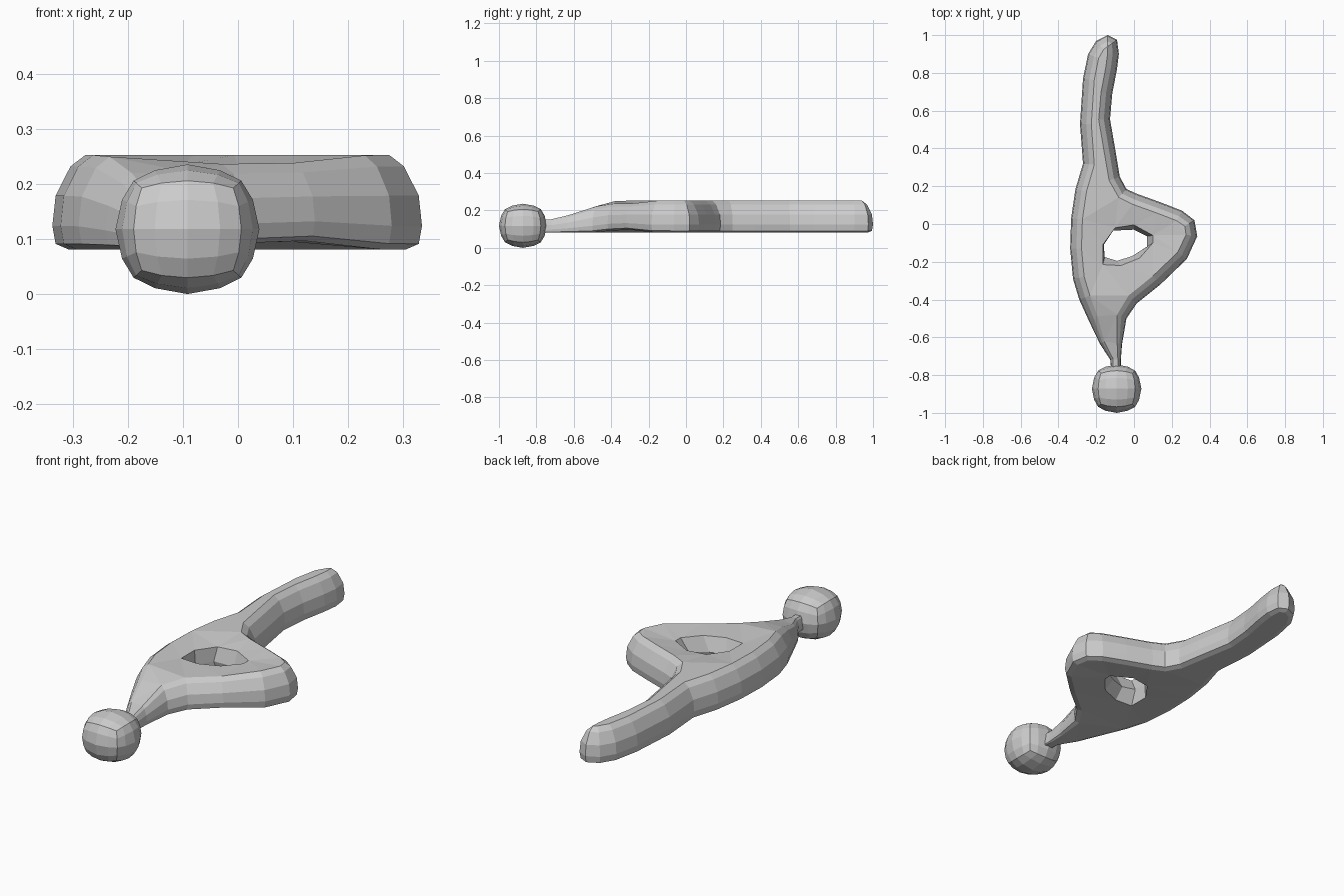
import bpy, bmesh, math
from mathutils import Vector

if "Cube" in bpy.data.objects:
    bpy.data.objects.remove(bpy.data.objects["Cube"])

def finish(bm, name):
    bmesh.ops.recalc_face_normals(bm, faces=bm.faces)
    me = bpy.data.meshes.new(name)
    bm.to_mesh(me)
    bm.free()
    ob = bpy.data.objects.new(name, me)
    bpy.context.collection.objects.link(ob)
    return ob

def smooth(a, b, v):
    t = max(0, min(1, (v - a) / (b - a)))
    return t * t * (3 - 2 * t)

# plan outline, counter-clockwise from the arm tip
outline = [(-.14, 1), (-.2, .97), (-.243, .9), (-.27, .77), (-.286, .53), (-.27, .32),
           (-.31, .185), (-.333, .03), (-.338, -.13), (-.323, -.29), (-.29, -.4),
           (-.24, -.51), (-.18, -.635), (-.125, -.72), (-.12, -.79), (-.07, -.79),
           (-.07, -.72), (-.063, -.635), (-.04, -.5), (.015, -.42), (.14, -.32),
           (.28, -.185), (.335, -.065), (.32, .02), (.255, .07), (.14, .115),
           (.015, .16), (-.04, .185), (-.075, .25), (-.095, .37), (-.127, .555),
           (-.115, .69), (-.09, .82), (-.08, .9), (-.09, .975)]
hole_rim = [(-.165, -.11), (-.1, -.02), (0, -.005), (.1, -.06),
            (.1, -.1), (.03, -.18), (-.07, -.22), (-.165, -.215)]
hole_mid = [(-.16, -.11), (-.11, -.035), (0, -.03), (.07, -.065),
            (.07, -.12), (-.01, -.17), (-.09, -.195), (-.155, -.175)]

def height(x, y, f):
    top = .15 + .103 * smooth(-.76, -.36, y)
    sag = math.exp(-((x - .08) ** 2 + (y + .34) ** 2) / .018)
    bottom = .081 + .02 * sag
    top -= .018 * sag
    return bottom + (top - bottom) * f

def body_ring(bm, inset, f):
    vs, n = [], len(outline)
    for i, p in enumerate(outline):
        p = Vector(p)
        a = (p - Vector(outline[i - 1])).normalized()
        b = (Vector(outline[(i + 1) % n]) - p).normalized()
        t = (a + b).normalized()
        d = inset * (.25 + .75 * smooth(-.74, -.42, p.y))
        q = p + Vector((-t.y, t.x)) * d
        vs.append(bm.verts.new((q.x, q.y, height(p.x, p.y, f))))
    return vs

def skin(bm, rings):
    for r, s in zip(rings, rings[1:]):
        for i in range(len(r)):
            j = (i + 1) % len(r)
            bm.faces.new((r[i], r[j], s[j], s[i]))

def loop_edges(bm, r):
    return [bm.edges.get((r[i - 1], r[i])) for i in range(len(r))]

# flat branching body with rounded edges and a through hole
bm = bmesh.new()
outer = [body_ring(bm, d, f) for d, f in
         ((.03, 0), (.006, .06), (0, .25), (.006, .57), (.033, .88), (.06, 1))]
skin(bm, outer)
inner = [[bm.verts.new((x, y, z)) for x, y in pts] for pts, z in
         ((hole_rim, .095), (hole_mid, .165), (hole_rim, .235))]
skin(bm, inner)
for k in (0, -1):
    bmesh.ops.triangle_fill(bm, edges=loop_edges(bm, outer[k]) + loop_edges(bm, inner[k]),
                            use_beauty=True)
finish(bm, "body")

# faceted ball on the narrow end
bm = bmesh.new()
bmesh.ops.create_cube(bm, size=2)
bmesh.ops.subdivide_edges(bm, edges=bm.edges[:], cuts=3, use_grid_fill=True)
for v in bm.verts:
    v.co = v.co.normalized() * .86 + v.co * .14
    v.co = Vector((v.co.x * .131 - .092, v.co.y * .128 - .872, v.co.z * .118 + .118))
finish(bm, "ball_end")
